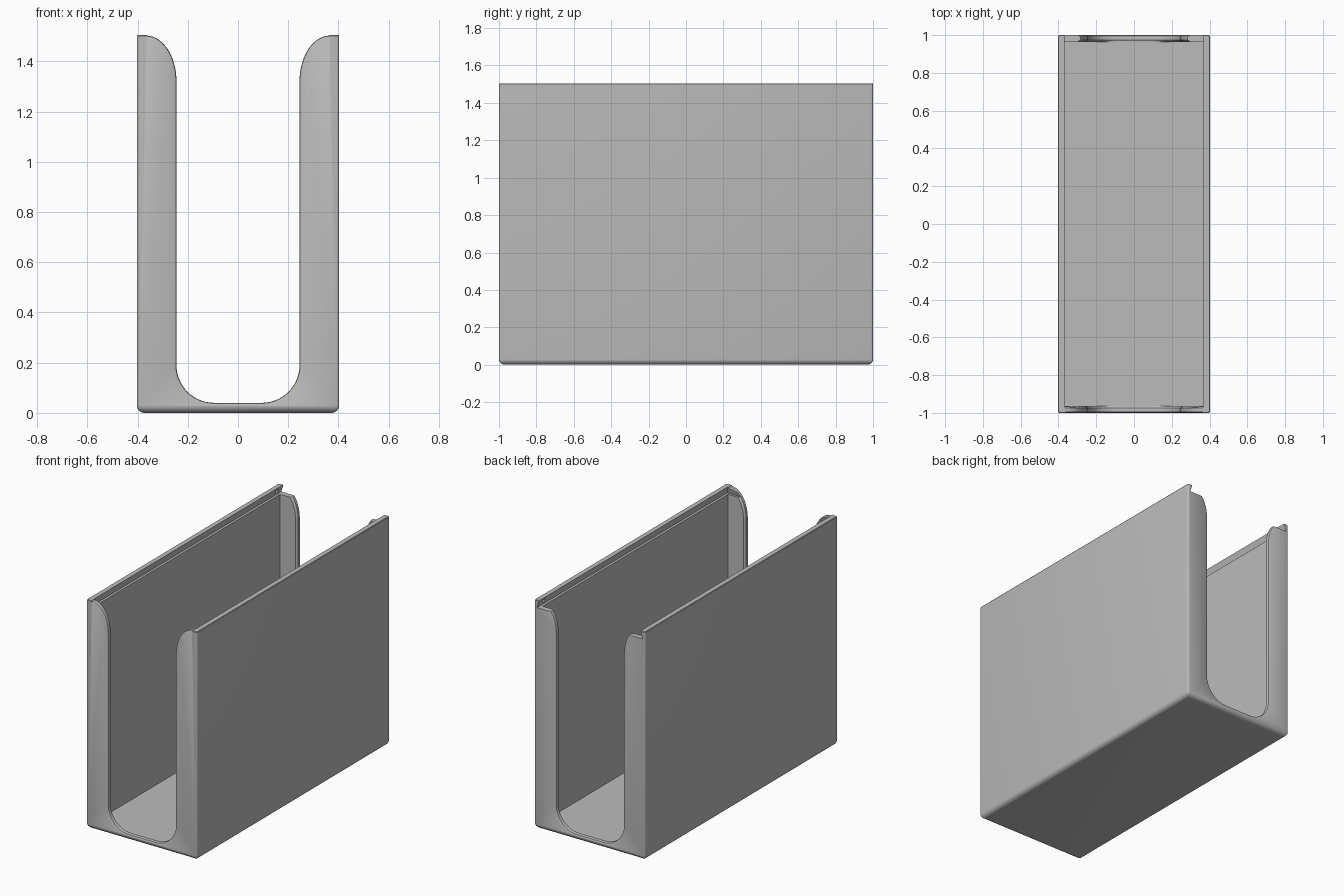
import bpy
import bmesh
from math import sin, cos, pi

cube = bpy.data.objects.get("Cube")
if cube:
    bpy.data.objects.remove(cube, do_unlink=True)

W, L, H = 0.403, 1.0, 1.505      # half width, half length, height
WALL, FLOOR = 0.034, 0.035
SLOT = 1.455                     # underside of the lid channel
ROUND = 0.011                    # rounding of the cut-out rims

grey = bpy.data.materials.new("plain grey")
grey.use_nodes = True
grey.diffuse_color = (0.5, 0.5, 0.5, 1)
grey.node_tree.nodes["Principled BSDF"].inputs["Base Color"].default_value = (0.5, 0.5, 0.5, 1)


def loft(name, rings):
    """Closed solid through a list of equally long rings of points."""
    bm = bmesh.new()
    loops = [[bm.verts.new(p) for p in ring] for ring in rings]
    n = len(loops[0])
    for a, b in zip(loops, loops[1:]):
        for i in range(n):
            j = (i + 1) % n
            bm.faces.new((a[i], a[j], b[j], b[i]))
    bm.faces.new(loops[0][::-1])
    bm.faces.new(loops[-1])
    bmesh.ops.recalc_face_normals(bm, faces=bm.faces)
    mesh = bpy.data.meshes.new(name)
    bm.to_mesh(mesh)
    bm.free()
    mesh.materials.append(grey)
    ob = bpy.data.objects.new(name, mesh)
    bpy.context.collection.objects.link(ob)
    return ob


def arc(cx, cy, rx, ry, start, end, steps):
    angles = [start + (end - start) * i / steps for i in range(steps + 1)]
    return [(cx + rx * cos(t), cy + ry * sin(t)) for t in angles]


def rounded_rect(z, inset, r=0.01):
    hx, hy = W - inset - r, L - inset - r
    ring = []
    for k, (sx, sy) in enumerate([(1, 1), (-1, 1), (-1, -1), (1, -1)]):
        ring += arc(sx * hx, sy * hy, r, r, k * pi / 2, (k + 1) * pi / 2, 4)
    return [(x, y, z) for x, y in ring]


def rect(z, x, y0, y1):
    return [(-x, y0, z), (x, y0, z), (x, y1, z), (-x, y1, z)]


def u_outline(y, d, lowest=0.0):
    """U-shaped opening, widened by d all round."""
    half = [(0.365, H + 0.1)]
    half += arc(0.365, 1.32, 0.12 - d, 0.183 - d, pi / 2, pi, 14)
    half += arc(0.095, 0.19, 0.15 + d, 0.15 + d, 0, -pi / 2, 14)
    ring = half + [(-x, z) for x, z in reversed(half)]
    return [(x, y, max(z, lowest)) for x, z in ring]


def cut(target, cutter):
    cutter.hide_render = True
    mod = target.modifiers.new("cut", 'BOOLEAN')
    mod.operation = 'DIFFERENCE'
    mod.solver = 'EXACT'
    mod.object = cutter
    bpy.context.view_layer.objects.active = target
    bpy.ops.object.modifier_apply(modifier=mod.name)
    bpy.data.objects.remove(cutter, do_unlink=True)


# Outer body with a rounded underside
R = 0.03
profile = [(R * (1 - sin(t)), R * (1 - cos(t))) for t in [pi / 2 * (1 - i / 6) for i in range(7)]]
body = loft("holder_body", [rounded_rect(z, inset) for z, inset in profile]
            + [rounded_rect(H - 0.004, 0), rounded_rect(H, 0.003)])

# Inner cavity
inner = W - WALL
end = L - 0.036
cut(body, loft("cavity_cutter", [rect(z, inner, -end, end) for z in (FLOOR, H + 0.1)]))

# Undercut lid channel, open at the back
cut(body, loft("lid_channel_cutter", [
    rect(SLOT, inner + 0.016, -end - 0.014, L + 0.1),
    rect(H + 0.01, inner - 0.003, -end + 0.003, L + 0.1)]))

# U-shaped openings through both ends, with rounded rims
steps = [i / 4 for i in range(5)]
sections = [(-L - 0.02, ROUND, 0)]
sections += [(-L + ROUND * sin(t * pi / 2), ROUND * (1 - sin(pi / 2 * t) ** 0.5 if t < 0.01
              else 1 - (1 - (1 - sin(t * pi / 2)) ** 2) ** 0.5), 0) for t in steps]
sections += [(-end - ROUND * cos(t * pi / 2), ROUND * (1 - cos(t * pi / 2)), FLOOR + 0.001)
             for t in steps]
sections += [(-end + 0.012, 0, 0)]
sections += [(-y, d, low) for y, d, low in reversed(sections)]
# keep the inner rim rounding tangent to the opening
cut(body, loft("opening_cutter", [u_outline(*s) for s in sections]))

# Small latch dimples in the channel near its open end
dimple = [(0.94 + y, 1.482 + z) for y, z in arc(0, 0, 0.012, 0.012, 0, 2 * pi * 11 / 12, 11)]
cut(body, loft("dimple_cutter", [[(x, y, z) for y, z in dimple] for x in (-0.389, 0.389)]))

bpy.ops.object.select_all(action='DESELECT')
body.select_set(True)
bpy.context.view_layer.objects.active = body
bpy.ops.object.shade_smooth_by_angle(angle=0.6)
